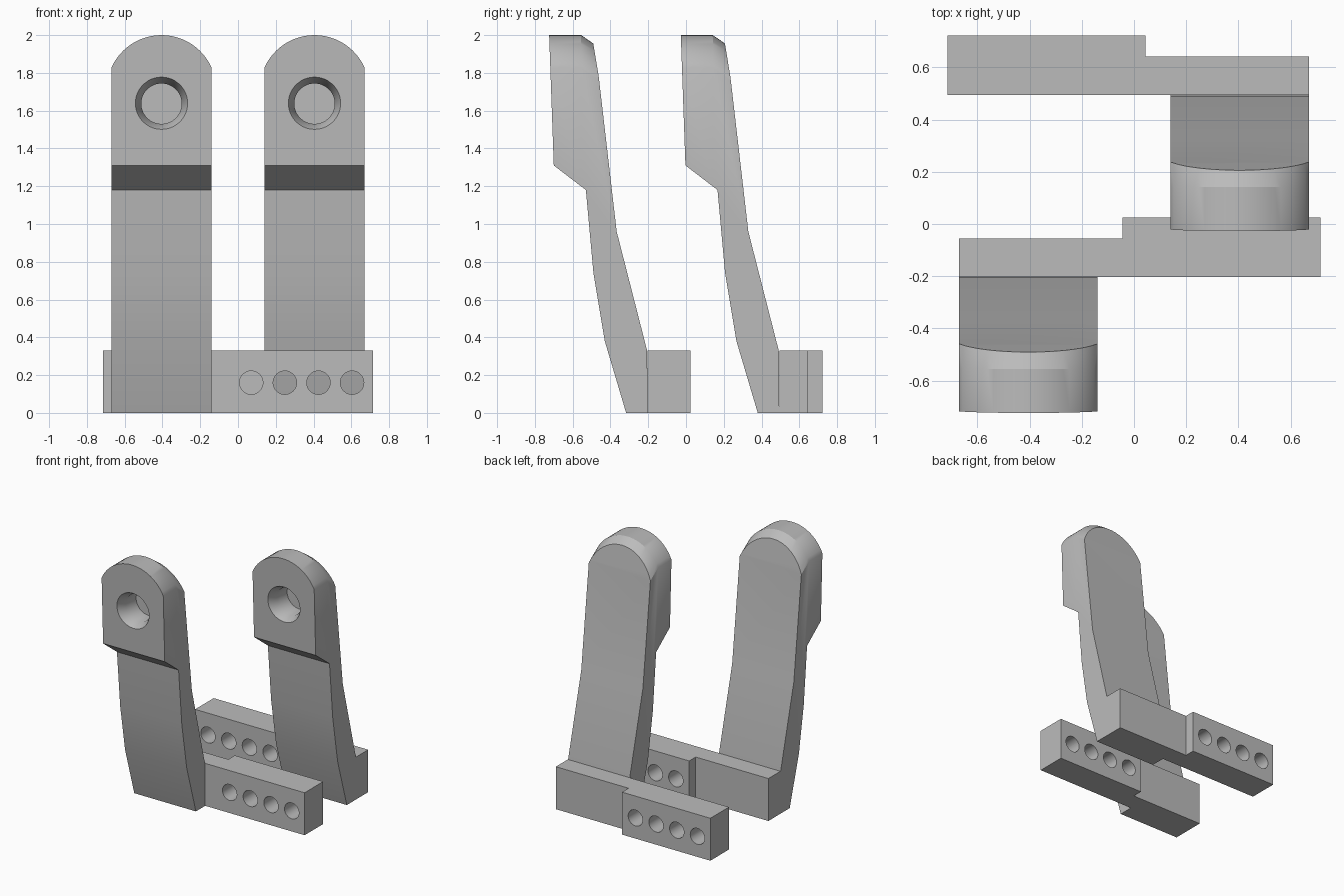
import bpy, bmesh, math

cube = bpy.data.objects.get("Cube")
if cube:
    bpy.data.objects.remove(cube, do_unlink=True)

grey = bpy.data.materials.new("plain_grey")
grey.use_nodes = True
grey.diffuse_color = (0.5, 0.5, 0.5, 1)
grey.node_tree.nodes["Principled BSDF"].inputs["Base Color"].default_value = (0.5, 0.5, 0.5, 1)


def loft(name, rings, side, dy):
    """Closed solid through matching rings, flipped in x by side and moved by dy."""
    bm = bmesh.new()
    loops = [[bm.verts.new((x * side, y + dy, z)) for x, y, z in r] for r in rings]
    n = len(loops[0])
    for a, b in zip(loops, loops[1:]):
        for i in range(n):
            j = (i + 1) % n
            bm.faces.new((a[i], a[j], b[j], b[i]))
    bm.faces.new(loops[0])
    bm.faces.new(loops[-1])
    bmesh.ops.recalc_face_normals(bm, faces=bm.faces)
    mesh = bpy.data.meshes.new(name)
    bm.to_mesh(mesh)
    bm.free()
    mesh.materials.append(grey)
    ob = bpy.data.objects.new(name, mesh)
    bpy.context.collection.objects.link(ob)
    return ob


def circle(cx, y, cz, r, n=48):
    return [(cx + r * math.cos(math.tau * i / n), y, cz + r * math.sin(math.tau * i / n))
            for i in range(n)]


def finish(ob, cuts):
    """Apply the booleans, drop the cutters and shade smooth."""
    for cutter, op in cuts:
        cutter.hide_render = True
        m = ob.modifiers.new("cut", "BOOLEAN")
        m.operation, m.object, m.solver = op, cutter, "EXACT"
    deps = bpy.context.evaluated_depsgraph_get()
    mesh = bpy.data.meshes.new_from_object(ob.evaluated_get(deps))
    ob.modifiers.clear()
    ob.data = mesh
    for cutter, op in cuts:
        bpy.data.objects.remove(cutter, do_unlink=True)
    bpy.ops.object.select_all(action="DESELECT")
    ob.select_set(True)
    bpy.context.view_layer.objects.active = ob
    bpy.ops.object.shade_smooth_by_angle(angle=math.radians(30))


# Side profile of the arm (y, z)
ARM = [(-0.728, 2.1), (-0.7, 1.31), (-0.53, 1.18), (-0.49, 0.74), (-0.43, 0.38),
       (-0.317, 0), (-0.203, 0), (-0.206, 0.33), (-0.367, 0.96), (-0.462, 1.78),
       (-0.515, 2.1)]
# Plan of the stepped bar (x, y)
BAR = [(-0.67, -0.203), (0.715, -0.203), (0.715, 0.025), (-0.045, 0.025),
       (-0.045, -0.055), (-0.67, -0.055)]
MID, HALF, RADIUS = -0.405, 0.265, 0.29


def arch(y, drop):
    """Round-topped outline at depth y."""
    sweep = math.asin(HALF / RADIUS)
    pts = [(MID - HALF, y, -1), (MID + HALF, y, -1)]
    for i in range(25):
        a = sweep * (1 - i / 12)
        pts.append((MID + RADIUS * math.sin(a), y, 2 - RADIUS + RADIUS * math.cos(a) - drop))
    return pts


def bracket(prefix, side, dy):
    # Arm with rounded top, chamfered back rim and countersunk blind hole
    arm = loft(prefix + "_arm", [[(x, y, z) for y, z in ARM] for x in (-1, 0.2)], side, dy)
    dome = loft("dome_cutter", [arch(-1, 0), arch(-0.555, 0), arch(0.3, 0.59)], side, dy)
    hole = loft("socket_cutter", [circle(MID, y, 1.637, r) for y, r in
                                  ((-0.79, 0.175), (-0.645, 0.107), (-0.52, 0.107))], side, dy)
    finish(arm, [(dome, "INTERSECT"), (hole, "DIFFERENCE")])

    # Stepped bar with four through holes
    bar = loft(prefix + "_bar", [[(x, y, z) for x, y in BAR] for z in (0, 0.33)], side, dy)
    holes = [loft("bolt_cutter", [circle(0.07 + 0.178 * i, y, 0.16, 0.062, 32)
                                  for y in (-0.4, 0.2)], side, dy) for i in range(4)]
    finish(bar, [(h, "DIFFERENCE") for h in holes])


bracket("front", 1, 0)
bracket("rear", -1, 0.697)
